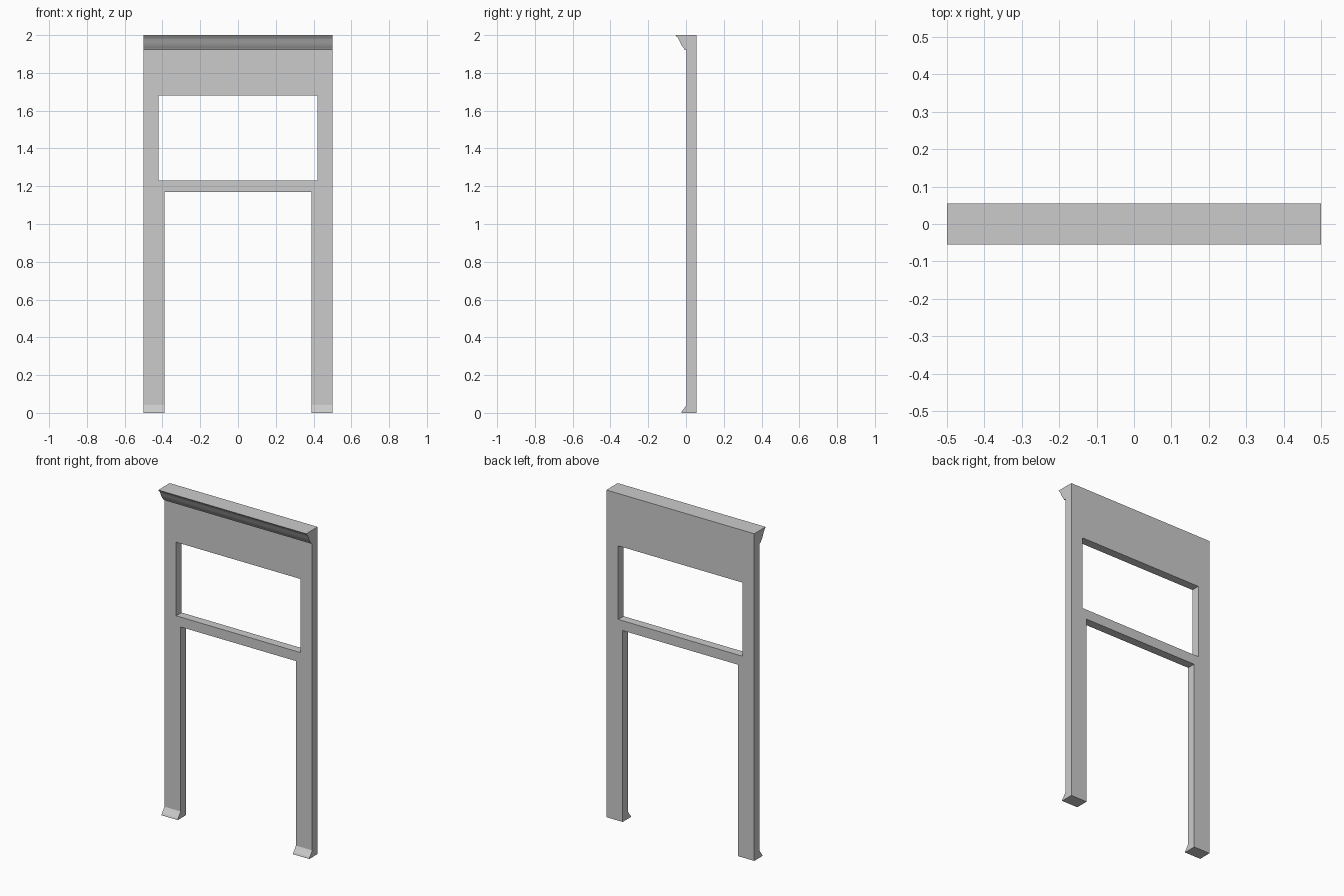
import bpy, bmesh, math
from mathutils import Vector

if "Cube" in bpy.data.objects:
    bpy.data.objects.remove(bpy.data.objects["Cube"], do_unlink=True)

FRONT, BACK = 0.003, 0.055      # panel faces along y
HALF, TOP = 0.5, 2.0            # half width and height
DOOR = 0.39                     # half width of the lower opening

grey = bpy.data.materials.new("plain grey")
grey.use_nodes = True
colour = (0.6, 0.6, 0.6, 1)
grey.diffuse_color = colour
grey.node_tree.nodes["Principled BSDF"].inputs["Base Color"].default_value = colour


def extrude_outlines(name, loops, direction, smooth=False):
    """Fill closed outlines (later ones are holes) and extrude them."""
    bm = bmesh.new()
    edges = []
    for loop in loops:
        verts = [bm.verts.new(p) for p in loop]
        edges += [bm.edges.new((a, b)) for a, b in zip(verts, verts[1:] + verts[:1])]
    bmesh.ops.triangle_fill(bm, edges=edges, use_beauty=True)
    result = bmesh.ops.extrude_face_region(bm, geom=bm.faces[:], use_keep_orig=True)
    moved = [g for g in result["geom"] if isinstance(g, bmesh.types.BMVert)]
    bmesh.ops.translate(bm, verts=moved, vec=Vector(direction))
    bmesh.ops.recalc_face_normals(bm, faces=bm.faces[:])
    mesh = bpy.data.meshes.new(name)
    bm.to_mesh(mesh)
    bm.free()
    mesh.materials.append(grey)
    obj = bpy.data.objects.new(name, mesh)
    bpy.context.collection.objects.link(obj)
    if smooth:
        bpy.ops.object.select_all(action="DESELECT")
        obj.select_set(True)
        bpy.context.view_layer.objects.active = obj
        bpy.ops.object.shade_smooth_by_angle(angle=math.radians(35))
    return obj


def moulding(name, profile, x0, x1):
    """Sweep a (y, z) profile from x0 to x1."""
    loop = [(x0, y, z) for y, z in profile]
    return extrude_outlines(name, [loop], (x1 - x0, 0, 0), smooth=True)


# Panel with two legs and a window opening
half_outline = [(HALF, TOP), (HALF, 0), (DOOR, 0), (DOOR, 1.17)]
outline = half_outline + [(-x, z) for x, z in reversed(half_outline)]
window = [(-0.42, 1.23), (0.42, 1.23), (0.42, 1.68), (-0.42, 1.68)]
extrude_outlines("frame_panel",
                 [[(x, FRONT, z) for x, z in loop] for loop in (outline, window)],
                 (0, BACK - FRONT, 0))

# Cornice along the top front edge
cornice = [(FRONT, TOP), (-0.055, TOP), (-0.052, 1.994), (-0.044, 1.987),
           (-0.038, 1.977), (-0.031, 1.961), (-0.023, 1.946), (-0.015, 1.934),
           (-0.008, 1.926), (-0.006, 1.92), (FRONT, 1.92)]
moulding("cornice", cornice, -HALF, HALF)

# Flared plinths at the feet
plinth = [(FRONT, 0), (-0.025, 0), (-0.024, 0.006), (-0.016, 0.016),
          (-0.007, 0.027), (FRONT, 0.042)]
for side, x0, x1 in (("left", DOOR, HALF), ("right", -HALF, -DOOR)):
    moulding(side + "_plinth", plinth, x0, x1)
